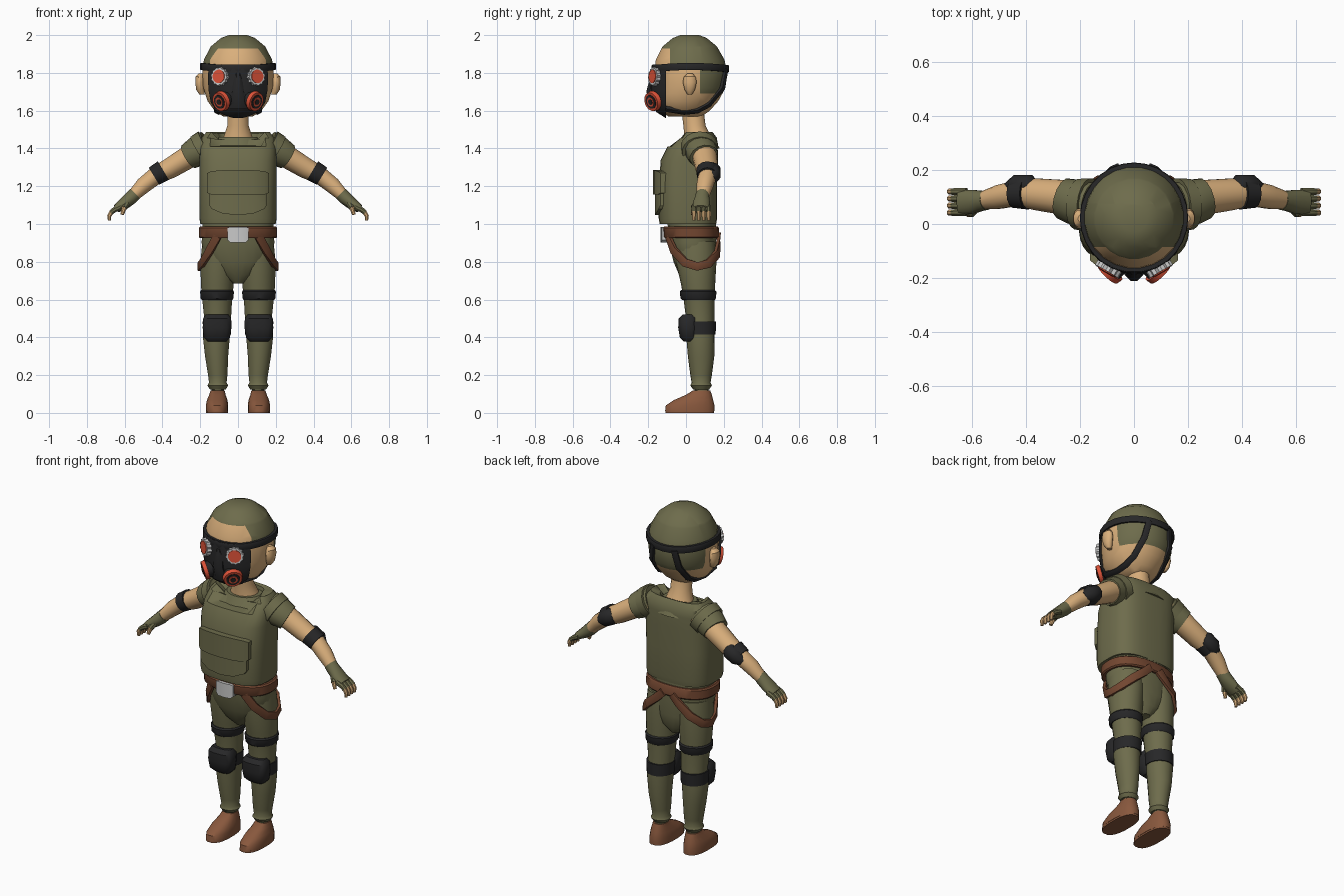
import bpy, bmesh, math
from mathutils import Vector as V

def mat(name, r, g, b):
    m = bpy.data.materials.new(name)
    m.diffuse_color = (r, g, b, 1)
    return m

OLIVE = mat("olive_cloth", .155, .15, .072)
SKIN = mat("skin", .70, .43, .20)
BLACK = mat("black_rubber", .02, .02, .021)
BROWN = mat("belt_leather", .17, .062, .03)
SHOE = mat("shoe_leather", .25, .098, .047)
RED = mat("red_glass", .72, .085, .04)
SILVER = mat("silver", .58, .58, .58)

def finish(name, bm, mats, mirror=False, angle=40):
    bmesh.ops.recalc_face_normals(bm, faces=bm.faces)
    me = bpy.data.meshes.new(name)
    bm.to_mesh(me)
    bm.free()
    ob = bpy.data.objects.new(name, me)
    bpy.context.collection.objects.link(ob)
    for m in mats:
        me.materials.append(m)
    bpy.ops.object.select_all(action='DESELECT')
    ob.select_set(True)
    bpy.context.view_layer.objects.active = ob
    bpy.ops.object.shade_smooth_by_angle(angle=math.radians(angle))
    if mirror:
        ob.modifiers.new("mirror", 'MIRROR').use_mirror_merge = False
    return ob

def skin_rings(rings, closed=False):
    bm = bmesh.new()
    vs = [[bm.verts.new(p) for p in r] for r in rings]
    n = len(vs[0])
    for i in range(len(vs) - (0 if closed else 1)):
        a, b = vs[i], vs[(i + 1) % len(vs)]
        for j in range(n):
            k = (j + 1) % n
            bm.faces.new((a[j], a[k], b[k], b[j]))
    if not closed:
        bm.faces.new(vs[0])
        bm.faces.new(vs[-1])
    return bm

def section(n, p, star=1):
    out = []
    for j in range(n):
        t = 2 * math.pi * (j + .5) / n
        c, s = math.cos(t), math.sin(t)
        f = star if j % 2 else 1
        out.append((f * math.copysign(abs(c) ** (2 / p), c), f * math.copysign(abs(s) ** (2 / p), s)))
    return out

def loft_bm(rings, n=24, p=2):
    """Stack of horizontal rings: cx, cy, z, rx, ry."""
    return skin_rings([[(x + c * a, y + s * b, z) for c, s in section(n, p)] for x, y, z, a, b in rings])

def loft(name, rings, m, mirror=False, n=24, p=2):
    return finish(name, loft_bm(rings, n, p), [m], mirror)

def tube(name, pts, m, ref, mirror=True, n=14, p=2, closed=False, star=1):
    """Rings across a path: x, y, z, half size along ref, half size across it."""
    cs = [V(q[:3]) for q in pts]
    rings, k = [], len(pts)
    for i, q in enumerate(pts):
        if closed:
            t = cs[(i + 1) % k] - cs[i - 1]
        else:
            t = cs[min(i + 1, k - 1)] - cs[max(i - 1, 0)]
        t.normalize()
        u = V(ref(cs[i]) if callable(ref) else ref)
        u = (u - t * u.dot(t)).normalized()
        w = t.cross(u)
        rings.append([cs[i] + u * c * q[3] + w * s * q[4] for c, s in section(n, p, star)])
    return finish(name, skin_rings(rings, closed), [m], mirror)

def ribbon(name, pts, m, ref, width, thick=.01, **kw):
    return tube(name, [(*q, thick, width) for q in pts], m, ref, n=8, p=8, **kw)

def disc(name, c, d, r, h, m, n=16, star=1, r2=None):
    """Short round plug starting at c and pointing along d."""
    e = V(c) + V(d).normalized() * h
    return tube(name, [(*c, r, r), (*e, r2 or r, r2 or r)], m, (0, 0, 1), n=n, star=star)

def panel(name, cols, m, thick):
    """Curved front plate from half columns: x, top z, bottom z, front y."""
    cols = [(-x, a, b, y) for x, a, b, y in reversed(cols) if x > 0] + cols
    return finish(name, skin_rings([[(x, y, a), (x, y, b), (x, y + thick, b), (x, y + thick, a)]
                                    for x, a, b, y in cols]), [m], angle=30)

# Head with cropped hair
HEAD = [(.02, 2.0, .05, .05), (.02, 1.985, .09, .09), (.02, 1.94, .145, .145), (.022, 1.87, .182, .183),
        (.025, 1.80, .19, .195), (.02, 1.72, .185, .19), (0, 1.65, .162, .172),
        (-.008, 1.60, .125, .135), (-.005, 1.57, .08, .09)]
bm = loft_bm([(0, *r) for r in HEAD])
for co, no in (((0, 0, 1.83), (0, 0, 1)), ((0, 0, 1.93), (0, 0, 1)), ((0, 0, 1.69), (0, 0, 1)),
               ((0, -.085, 0), (0, 1, 0)), ((0, .075, 0), (0, 1, 0))):
    bmesh.ops.bisect_plane(bm, geom=bm.verts[:] + bm.edges[:] + bm.faces[:], plane_co=co, plane_no=no)
for f in bm.faces:
    c = f.calc_center_median()
    skin = (c.y < -.085 and c.z < 1.93) if c.z > 1.83 else not (c.y > .075 and c.z > 1.69)
    f.material_index = 1 if skin else 0
finish("head", bm, [OLIVE, SKIN])
loft("ear", [(.19, .02, 1.685, .015, .012), (.2, .02, 1.71, .022, .028), (.203, .02, 1.75, .024, .038),
             (.203, .02, 1.78, .022, .032), (.195, .02, 1.797, .012, .015)], SKIN, True, 12)
loft("neck", [(0, .07, 1.42, .09, .08), (0, .06, 1.47, .075, .07), (0, .045, 1.52, .058, .06),
              (0, .035, 1.6, .055, .06)], SKIN, n=16)

# Gas mask shell over the face
bm = loft_bm([(0, y, z - .008, a + .013, b + .015) for y, z, a, b in HEAD])
for co, no in (((0, -.105, 0), (0, 1, 0)), ((0, 0, 1.845), (0, 0, 1))):
    g = bm.verts[:] + bm.edges[:] + bm.faces[:]
    cut = bmesh.ops.bisect_plane(bm, geom=g, plane_co=co, plane_no=no, clear_outer=True)
    bmesh.ops.holes_fill(bm, edges=[e for e in bm.edges if e.is_boundary])
finish("mask", bm, [BLACK])
loft("mask_nose", [(0, -.17, 1.80, .02, .015), (0, -.178, 1.70, .035, .035), (0, -.16, 1.61, .05, .02)], BLACK, n=8)

# Mask eyepieces and filters
d = (.5, -.86, .05)
disc("eyepiece_rim", (.088, -.153, 1.78), d, .05, .027, SILVER, 24, .87)
disc("eyepiece_lens", (.088, -.153, 1.78), d, .036, .031, RED)
d = V((.66, -.69, -.25)).normalized()
c = V((.05, -.135, 1.665))
disc("filter_body", c, d, .045, .06, BLACK)
disc("filter_rim", c + d * .05, d, .055, .022, RED, r2=.05)
disc("filter_face", c + d * .06, d, .037, .015, BLACK)
disc("filter_inner_ring", c + d * .06, d, .025, .017, RED)
disc("filter_hub", c + d * .06, d, .015, .019, BLACK)

# Mask straps
out = lambda q: (q.x, q.y - .02, 0)
ring = [2 * math.pi * i / 28 for i in range(28)]
ribbon("head_band", [(.191 * math.cos(t), .023 + .195 * math.sin(t), 1.828 + .006 * math.cos(2 * t)) for t in ring],
       BLACK, out, .019, mirror=False, closed=True)
ribbon("jaw_strap", [(.07, .21, 1.82), (.088, .193, 1.72), (.1, .12, 1.632), (.108, .06, 1.60),
                     (.11, -.01, 1.593), (.11, -.11, 1.61)], BLACK, lambda q: q - V((0, .02, 1.78)), .017)

# Vest, with the neckline dropped at the front
bm = loft_bm([(0, .01, 1.0, .2, .15), (0, .01, 1.03, .205, .155), (0, .01, 1.2, .205, .155),
              (0, .018, 1.34, .205, .152), (0, .035, 1.41, .202, .133), (0, .06, 1.455, .195, .105),
              (0, .06, 1.487, .168, .08), (0, .06, 1.48, .11, .065), (0, .06, 1.44, .09, .06)], 32, 3)
for v in bm.verts:
    if v.co.z > 1.43 and abs(v.co.x) < .13 and v.co.y < .06:
        v.co.z -= .04
finish("vest", bm, [OLIVE])
loft("shirt_collar", [(0, .06, 1.40, .15, .12), (0, .06, 1.46, .1, .085)], OLIVE)
panel("pouch", [(0, 1.17, 1.047, -.165), (.08, 1.17, 1.055, -.16), (.14, 1.17, 1.08, -.145),
                (.152, 1.17, 1.1, -.135)], OLIVE, .05)
panel("pouch_flap", [(0, 1.285, 1.155, -.175), (.08, 1.285, 1.155, -.17), (.14, 1.28, 1.155, -.153),
                     (.163, 1.27, 1.165, -.135)], OLIVE, .05)

# Arms, sleeves and elbow pads
F = (0, 1, 0)
tube("arm", [(.16, .08, 1.41, .075, .075), (.27, .1, 1.35, .065, .06), (.36, .11, 1.295, .06, .055),
             (.43, .115, 1.26, .048, .047), (.5, .1, 1.205, .045, .043), (.57, .085, 1.135, .032, .03)], SKIN, F)
tube("armhole", [(.165, .07, 1.41, .1, .092), (.208, .074, 1.385, .095, .088)], OLIVE, F, n=18)
tube("sleeve", [(.16, .07, 1.41, .085, .085), (.22, .082, 1.382, .085, .08), (.262, .095, 1.357, .077, .07)], OLIVE, F)
tube("elbow_strap", [(.395, .113, 1.283, .06, .057), (.445, .113, 1.253, .054, .053)], BLACK, F)
tube("elbow_pad", [(.362, .14, 1.30, .02, .025), (.385, .142, 1.287, .042, .045), (.435, .142, 1.257, .042, .045),
                   (.468, .135, 1.235, .02, .025)], BLACK, F, n=10)

# Gloved hands with bare fingertips
tube("glove", [(.545, .088, 1.16, .036, .036), (.565, .086, 1.14, .038, .036), (.6, .082, 1.11, .046, .032),
               (.645, .08, 1.08, .047, .022)], OLIVE, F)
for i in range(4):
    y = .042 + .026 * i
    tube("finger", [(.62, y, 1.09, .014, .016), (.655, y, 1.075, .014, .015), (.672, y, 1.06, .013, .014)], OLIVE, F, n=8)
    tube("fingertip", [(.668, y, 1.066, .012, .013), (.682, y, 1.042, .012, .012), (.681, y, 1.018, .009, .008)],
         SKIN, F, n=8)
tube("thumb", [(.585, .06, 1.115, .017, .018), (.603, .038, 1.085, .015, .016)], OLIVE, F, n=8)
tube("thumb_tip", [(.6, .041, 1.09, .013, .014), (.614, .034, 1.05, .009, .01)], SKIN, F, n=8)

# Trousers
loft("trouser_seat", [(0, .03, 1.02, .188, .13), (0, .035, .9, .194, .125), (0, .045, .8, .175, .112),
                      (0, .055, .73, .1, .092), (0, .06, .685, .03, .06)], OLIVE, p=2.3)
S = (1, 0, 0)
tube("trouser_leg", [(.1, .05, .9, .09, .105), (.105, .055, .8, .095, .107), (.11, .065, .68, .088, .09),
                     (.11, .07, .6, .08, .082), (.108, .075, .5, .072, .075), (.115, .077, .4, .072, .075),
                     (.113, .08, .3, .062, .07), (.107, .08, .2, .052, .057), (.107, .08, .16, .047, .05),
                     (.107, .08, .145, .056, .057), (.107, .08, .125, .043, .043)], OLIVE, S, n=18)
loft("sock", [(.107, .085, .09, .036, .04), (.107, .082, .135, .034, .038)], OLIVE, True, 12)

# Belt, buckle and hip straps
loft("belt", [(0, .028, .925, .202, .142), (0, .028, .932, .208, .148), (0, .026, .98, .208, .148),
              (0, .026, .987, .2, .142)], BROWN, n=32, p=2.4)
panel("buckle", [(0, .985, .902, -.136), (.04, .985, .902, -.132), (.056, .98, .915, -.126)], SILVER, .03)
ribbon("hip_strap", [(.11, -.095, .935), (.15, -.065, .86), (.188, -.005, .795), (.205, .06, .775), (.19, .118, .79),
                     (.14, .165, .84), (.07, .172, .9), (.03, .172, .94)], BROWN,
       lambda q: (q.x - .06, q.y - .05, 0), .023)

# Thigh bands and knee pads
loft("thigh_band", [(.111, .066, .598, .082, .086), (.111, .065, .606, .088, .094), (.111, .064, .642, .091, .097),
                    (.111, .064, .65, .085, .09)], BLACK, True, 18)
loft("knee_strap", [(.112, .077, .415, .075, .08), (.111, .076, .485, .077, .083)], BLACK, True, 18)
loft("knee_pad", [(.112, .018, .378, .05, .03), (.112, .015, .398, .07, .048), (.111, .012, .45, .077, .054),
                  (.11, .012, .5, .075, .052), (.11, .018, .522, .06, .035)], BLACK, True, 16, 3)

# Shoes
loft("shoe_sole", [(.111, .02, 0, .058, .13), (.111, .02, .012, .058, .13)], SHOE, True, 20, 2.5)
loft("shoe", [(.111, .02, .01, .06, .132), (.111, .022, .04, .06, .13), (.11, .04, .068, .055, .105),
              (.109, .068, .095, .044, .07), (.108, .082, .118, .038, .047)], SHOE, True, 20, 2.3)
